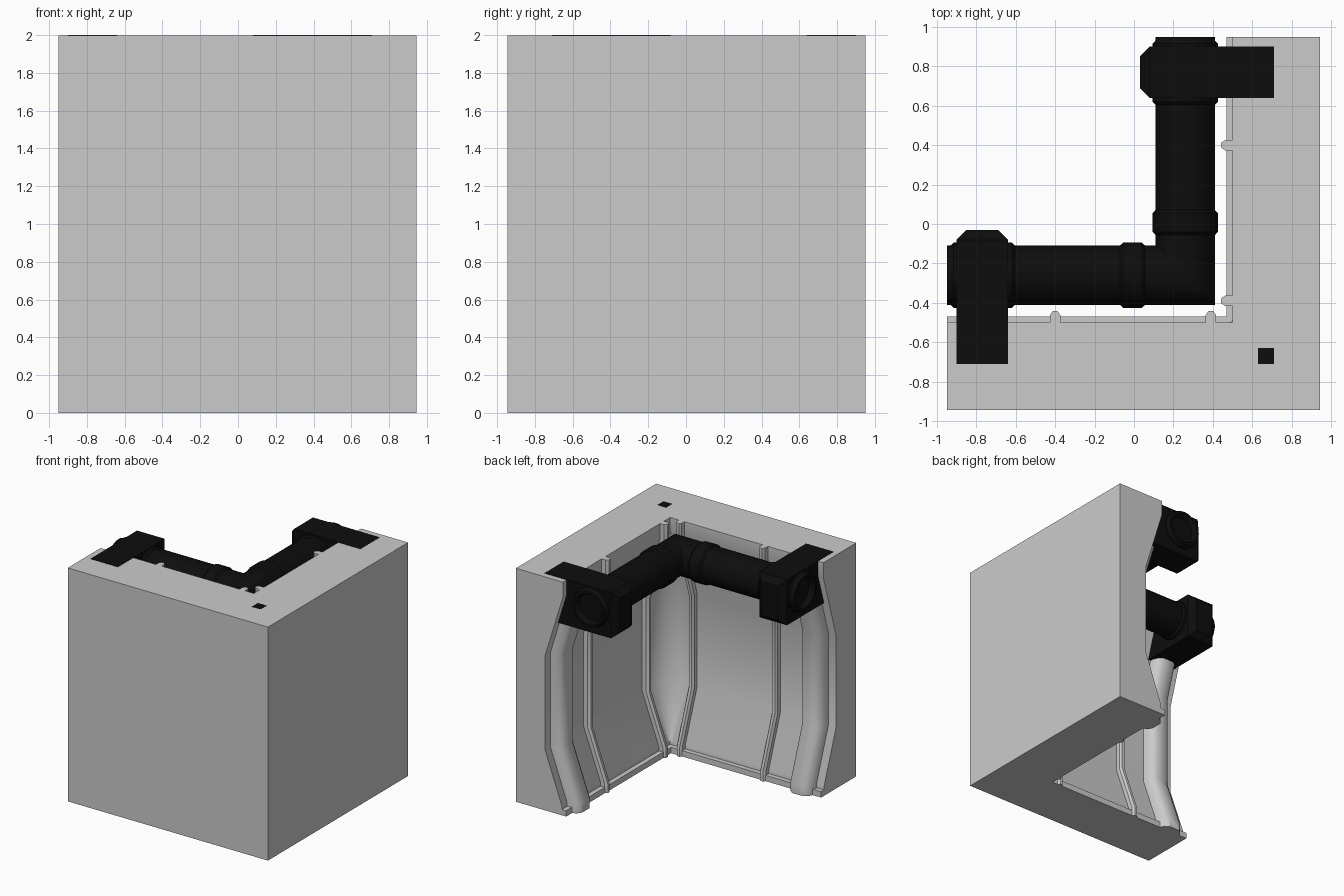
import bpy, bmesh, math
from mathutils import Matrix

if "Cube" in bpy.data.objects:
    bpy.data.objects.remove(bpy.data.objects["Cube"])

# Everything is built for the arm along x, then reflected across the diagonal x = -y
DIAG = Matrix(((0, -1, 0, 0), (-1, 0, 0, 0), (0, 0, 1, 0), (0, 0, 0, 1)))
START = -0.95
black = bpy.data.materials.new("black_rubber")
black.diffuse_color = (0.004, 0.004, 0.004, 1)
black.use_nodes = True
black.node_tree.nodes["Principled BSDF"].inputs["Base Color"].default_value = black.diffuse_color


def loft(bm, rings, cap_start=True, cap_end=True):
    rows = [[bm.verts.new(p) for p in ring] for ring in rings]
    n = len(rows[0])
    for a, b in zip(rows, rows[1:]):
        for i in range(n):
            j = (i + 1) % n
            bm.faces.new((a[i], a[j], b[j], b[i]))
    if cap_start:
        bm.faces.new(rows[0])
    if cap_end:
        bm.faces.new(rows[-1])


def finish(name, bm, mat=None, mirror=True, angle=30):
    if mirror:
        dup = bmesh.ops.duplicate(bm, geom=bm.verts[:] + bm.edges[:] + bm.faces[:])
        new = [g for g in dup["geom"] if isinstance(g, bmesh.types.BMVert)]
        bmesh.ops.transform(bm, matrix=DIAG, verts=new)
    bmesh.ops.remove_doubles(bm, verts=bm.verts[:], dist=0.0005)
    bmesh.ops.recalc_face_normals(bm, faces=bm.faces[:])
    me = bpy.data.meshes.new(name)
    bm.to_mesh(me)
    bm.free()
    ob = bpy.data.objects.new(name, me)
    bpy.context.collection.objects.link(ob)
    if mat:
        me.materials.append(mat)
    bpy.ops.object.select_all(action='DESELECT')
    ob.select_set(True)
    bpy.context.view_layer.objects.active = ob
    bpy.ops.object.shade_smooth_by_angle(angle=math.radians(angle))
    return ob


def box(bm, x0, x1, y0, y1, z0, z1):
    loft(bm, [[(x0, y0, z), (x1, y0, z), (x1, y1, z), (x0, y1, z)] for z in (z0, z1)])


# Inner wall line (y, z), top to bottom
TOP = 1.998
LINE = [(-0.5, TOP), (-0.5, 1.87), (-0.67, 1.32), (-0.67, 0.52), (-0.51, 0.08)]

# Corner wall: closed profile with foot ledge, mitred at the corner
profile = [(-0.945, 0), (-0.945, TOP)] + LINE + [(-0.51, 0.05), (-0.47, 0.05), (-0.47, 0)]
bm = bmesh.new()
loft(bm, [[(START, y, z) for y, z in profile], [(-y, y, z) for y, z in profile]], cap_end=False)
finish("corner_wall", bm)

# Rounded fill in the inner corner
bm = bmesh.new()
rings = []
for (y, z), r in zip(LINE[1:], (0.02, 0.22, 0.22, 0.02)):
    d = -y
    c = d - r
    arc = [(c + r * math.cos(t), -c + r * math.sin(t), z)
           for t in (-math.pi / 2 * i / 8 for i in range(9))]
    rings.append(arc + [(d + 0.01, -d - 0.01, z)])
loft(bm, rings)
finish("corner_fillet", bm, mirror=False, angle=40)


def strip(bm, cx, section, line):
    """Sweep a (side offset, protrusion) section down the wall line."""
    loft(bm, [[(cx + u, y + v, z) for u, v in section] for y, z in line])


# Thin vertical ribs
rib = [(-0.026, -0.02), (-0.026, 0.038), (-0.012, 0.058), (0.012, 0.058), (0.026, 0.038), (0.026, -0.02)]
bm = bmesh.new()
for cx in (-0.40, 0.39):
    strip(bm, cx, rib, LINE + [(-0.51, 0.0)])
finish("wall_ribs", bm)

# Wide rounded pillars under the pipe clamps
half = [(0.11, -0.02), (0.105, 0.03), (0.085, 0.075), (0.05, 0.1)]
pillar = half + [(-u, v) for u, v in reversed(half)]
bm = bmesh.new()
strip(bm, -0.77, pillar, [(-0.5, 1.87), (-0.67, 1.32), (-0.67, 0.52), (-0.51, 0.08), (-0.51, 0)])
finish("wall_pillars", bm, angle=35)

# Pipe: rings (x, radius) from inside the bore, round the lip, to the mitred elbow
CY, CZ, SEG = -0.26, 1.833, 32
steps = [(-0.72, 0.115), (-0.93, 0.115), (-0.95, 0.13), (-0.95, 0.15), (-0.93, 0.152),
         (-0.915, 0.165), (-0.62, 0.165), (-0.605, 0.152), (-0.07, 0.152),
         (-0.055, 0.165), (0.04, 0.165), (0.055, 0.152)]


def circle(x, r, mitre=False):
    pts = []
    for i in range(SEG):
        t = 2 * math.pi * i / SEG
        y = CY + r * math.cos(t)
        pts.append((-y if mitre else x, y, CZ + r * math.sin(t)))
    return pts


bm = bmesh.new()
loft(bm, [circle(x, r) for x, r in steps] + [circle(0, 0.152, True)], cap_end=False)
finish("pipe", bm, black, angle=40)

# Clamps: block with a chamfered nose around the pipe, and a plate on the wall top
bm = bmesh.new()


def slab(y, c):
    x0, x1, z0, z1 = -0.9 + c, -0.64 - c, 1.61 + c, 2.0 - c
    return [(x0, y, z0), (x1, y, z0), (x1, y, z1), (x0, y, z1)]


loft(bm, [slab(-0.6, 0), slab(-0.08, 0), slab(-0.03, 0.05)])
box(bm, -0.9, -0.64, -0.71, -0.6, 1.95, 2.0)
finish("pipe_clamps", bm, black)

# Small square socket at the wall corner
bm = bmesh.new()
box(bm, 0.63, 0.71, -0.71, -0.63, 1.95, 2.0)
finish("corner_socket", bm, black, mirror=False)
